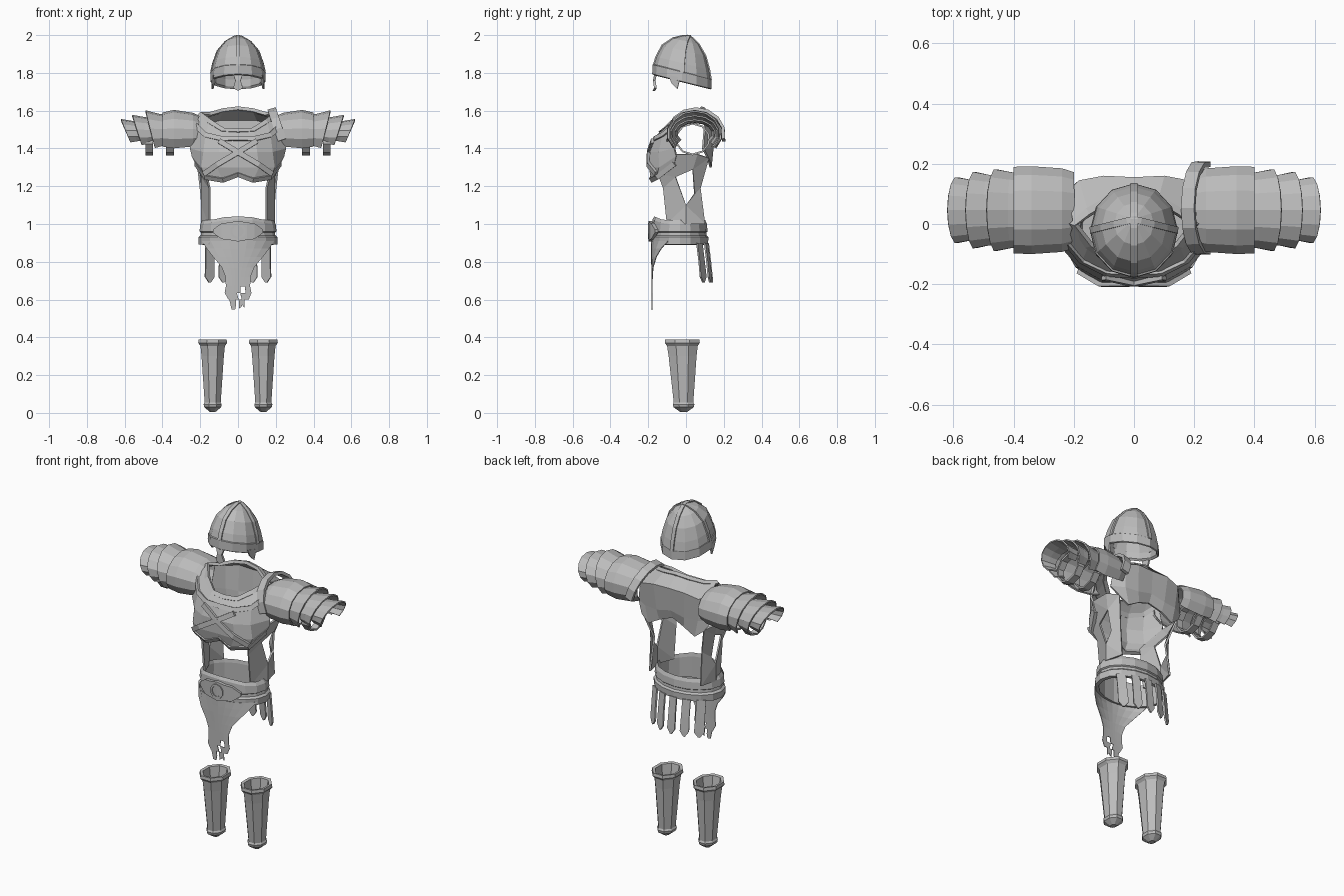
import bpy, bmesh, math, random
from mathutils import Vector as V

if "Cube" in bpy.data.objects:
    bpy.data.objects.remove(bpy.data.objects["Cube"])

random.seed(4)
steel = bpy.data.materials.new("grey_steel")
steel.diffuse_color = (0.5, 0.5, 0.5, 1)
steel.use_nodes = True
steel.node_tree.nodes["Principled BSDF"].inputs["Base Color"].default_value = steel.diffuse_color


def make(name, verts, faces, mirror=False, thick=0.0):
    me = bpy.data.meshes.new(name)
    me.from_pydata([tuple(v) for v in verts], [], faces)
    bm = bmesh.new()
    bm.from_mesh(me)
    bmesh.ops.remove_doubles(bm, verts=bm.verts, dist=0.0005)
    bmesh.ops.recalc_face_normals(bm, faces=bm.faces)
    bm.to_mesh(me)
    bm.free()
    me.materials.append(steel)
    ob = bpy.data.objects.new(name, me)
    bpy.context.collection.objects.link(ob)
    if mirror:
        ob.modifiers.new("mirror", 'MIRROR').use_clip = True
    if thick:
        s = ob.modifiers.new("solid", 'SOLIDIFY')
        s.thickness, s.offset = thick, 0
    return ob


def loft(name, rings, closed=True, caps=(), skip=(), **kw):
    """Skin a list of equal-length point rows."""
    n = len(rings[0])
    verts = [p for r in rings for p in r]
    faces = []
    for i in range(len(rings) - 1):
        for j in range(n if closed else n - 1):
            k = (j + 1) % n
            if (i, j) not in skip:
                faces.append((i*n + j, i*n + k, (i+1)*n + k, (i+1)*n + j))
    for c in caps:
        faces.append(tuple(c*n + j for j in range(n)))
    return make(name, verts, faces, **kw)


def ribbon(name, pts, width, depth, centre, loop=False, **kw):
    """Box-section band along points, its flat side facing away from centre."""
    pts = [V(p) for p in pts]
    n, rings = len(pts), []
    for i, p in enumerate(pts):
        a = pts[(i - 1) % n] if loop else pts[max(i - 1, 0)]
        b = pts[(i + 1) % n] if loop else pts[min(i + 1, n - 1)]
        t = (b - a).normalized()
        out = p - V(centre)
        out = (out - t * out.dot(t)).normalized()
        s = t.cross(out) * width / 2
        o = out * depth / 2
        rings.append([p - s - o, p + s - o, p + s + o, p - s + o])
    if loop:
        return loft(name, rings + [rings[0]], **kw)
    return loft(name, rings, caps=(0, n - 1), **kw)


def ellipse(cx, cy, rx, ry, z, n, phase=0.0):
    ang = [math.tau * i / n + phase for i in range(n)]
    return [(cx + rx*math.sin(a), cy - ry*math.cos(a), z) for a in ang]


# Helmet: dome whose rim drops towards the back
def helm_ring(s, h):
    cy = -0.02 + 0.035 * (1 - s)
    return [(x, y, 1.80 + h - 0.25 * (y - cy))
            for x, y, _ in ellipse(0, cy, 0.138*s, 0.148*s, 0, 12)]


levels = [(1, 0), (0.92, 0.05), (0.75, 0.115), (0.45, 0.163), (0.15, 0.187), (0.01, 0.192)]
dome = [helm_ring(*l) for l in levels]
loft("helmet_dome", dome, thick=0.01)
loft("helmet_rim", [helm_ring(1.0, -0.05), helm_ring(1.06, -0.045), helm_ring(1.05, 0.005),
                    helm_ring(0.98, 0.012), helm_ring(0.94, -0.04), helm_ring(1.0, -0.05)])
for name, a, b in (("helmet_crest", 0, 6), ("helmet_cross_ridge", 3, 9)):
    path = [r[a] for r in dome[:5]] + [(0, 0.015, 1.992)] + [r[b] for r in dome[4::-1]]
    ribbon(name, path, 0.022, 0.018, (0, -0.01, 1.78))
make("nose_guard", [(-.028, -.16, 1.80), (.028, -.16, 1.80), (.014, -.168, 1.76),
                    (.026, -.162, 1.72), (0, -.17, 1.705), (-.026, -.162, 1.72),
                    (-.014, -.168, 1.76)], [(0, 1, 2, 6), (6, 2, 3, 4, 5)], thick=0.014)
make("cheek_tab", [(.126, -.095, 1.79), (.138, -.03, 1.775), (.134, -.045, 1.715),
                   (.128, -.075, 1.745)], [(0, 1, 2, 3)], mirror=True, thick=0.01)

# Breastplate and back plate (one half each, mirrored)
chest = [
    [(0, -.13, 1.49), (.08, -.12, 1.495), (.15, -.07, 1.54), (.2, 0, 1.58)],
    [(0, -.165, 1.45), (.09, -.16, 1.45), (.17, -.12, 1.47), (.22, -.06, 1.52)],
    [(0, -.19, 1.38), (.1, -.185, 1.38), (.18, -.14, 1.38), (.25, -.06, 1.40)],
    [(0, -.185, 1.30), (.11, -.19, 1.30), (.19, -.14, 1.30), (.24, -.05, 1.36)],
    [(0, -.165, 1.265), (.08, -.18, 1.235), (.17, -.15, 1.25), (.22, -.06, 1.32)]]
back = [
    [(0, .09, 1.61), (.08, .08, 1.60), (.15, .04, 1.58), (.2, 0, 1.58)],
    [(0, .15, 1.55), (.1, .155, 1.55), (.18, .14, 1.53), (.22, .10, 1.54)],
    [(0, .14, 1.42), (.09, .14, 1.40), (.17, .13, 1.40), (.24, .09, 1.40)],
    [(0, .12, 1.37), (.08, .13, 1.34), (.15, .13, 1.30), (.2, .12, 1.34)]]
loft("breastplate", chest, closed=False, mirror=True, thick=0.012)
loft("back_plate", back, closed=False, mirror=True, thick=0.012)


def flip(p):
    return (-p[0], p[1], p[2])


# Raised bands: neckline, upper chest, lower chest edge, crossed chest straps
neck = chest[0] + back[0][2::-1]
neck += [flip(p) for p in back[0][1:]] + [flip(p) for p in chest[0][2:0:-1]]
ribbon("neck_band", neck, 0.025, 0.018, (0, 0, 1.35), loop=True)
for name, row in (("upper_chest_band", chest[1]), ("lower_chest_band", chest[4])):
    ribbon(name, [flip(p) for p in row[:0:-1]] + row, 0.026, 0.022, (0, 0, 1.36))
ribbon("crossed_chest_strap", [(-.18, -.158, 1.265), (-.11, -.2, 1.315), (0, -.199, 1.38),
                               (.1, -.178, 1.44)], 0.028, 0.016, (0, 0, 1.36), mirror=True)

# Open side panels of the waist
side = [(.17, -.15, 1.27), (.15, -.12, 1.19), (.15, -.10, 1.0), (.19, 0, 1.0), (.165, .10, 1.0),
        (.155, .075, 1.19), (.2, .12, 1.35), (.19, -.055, 1.25), (.21, .035, 1.29),
        (.195, .045, 1.16), (.19, 0, 1.10), (.24, -.05, 1.37), (.24, .06, 1.37)]
make("waist_panel", side, [(0, 1, 7), (1, 2, 10, 7), (2, 3, 10), (3, 4, 10), (4, 5, 9, 10),
     (5, 6, 8, 9), (0, 7, 8, 11), (8, 6, 12), (8, 12, 11)], mirror=True, thick=0.01)


# Belt: two stepped tiers, rising at the front
def belt_ring(s, z):
    return [(x, y, z + (0.03 * max(0, -y - 0.12) / 0.07 if z > 0.98 else 0))
            for x, y, _ in ellipse(0, -.033, .208*s, .15*s, 0, 16)]


loft("belt", [belt_ring(s, z) for s, z in ((.9, .89), (1, .892), (1.01, .93), (.95, .94),
     (.94, .955), (.98, .96), (.96, 1.0), (.9, 1.02), (.88, 1.0), (.9, .89))])


def belt_y(x, sign=-1):
    return -.033 + sign * .15 * math.sqrt(max(0, 1 - (x / .208)**2))


# Buckle plate and ring
cols = ((-.13, .008), (-.085, .042), (-.045, .046), (0, .055), (.045, .046), (.085, .042), (.13, .008))
loft("buckle_plate", [[(x, belt_y(x) - .006, .962 + s*h) for x, h in cols] for s in (-1, 1)],
     closed=False, thick=0.018)
ribbon("buckle_ring", [(.036*math.sin(a), -.195, .962 + .036*math.cos(a))
       for a in [math.tau*i/10 for i in range(10)]], 0.014, 0.012, (0, -.195, .962), loop=True)

# Tattered front cloth
rows = []
for z, w in ((.91, .19), (.87, .165), (.825, .13), (.77, .085), (.72, .066), (.67, .06),
             (.635, .066), (.60, .055), (.555, .045)):
    f = (.91 - z) / .36
    row = []
    for j in range(9):
        x = w * (j / 4 - 1)
        y = belt_y(x) * (1 - f) - .18 * f
        rag = random.uniform(-.012, .02) if z < .58 else 0
        row.append((x + (random.uniform(-.008, .008) if z < .7 else 0), y, z + rag))
    rows.append(row)
loft("front_cloth", rows, closed=False, skip={(5, 5), (6, 4), (7, 0), (7, 3), (7, 7)}, thick=0.004)

# Hanging straps at the back of the belt
for i, x in enumerate((-.15, -.078, 0, .078, .15)):
    y, w = belt_y(x, 1), .022
    pts = []
    for z, k, d in ((.90, 1, 0), (.80, 1, .012), (.72, 1.1, .02), (.69, .2, .022)):
        for s in (-1, 1):
            xx = x + s * w * k
            pts.append((xx, y + d - (s * w * k) * x * 4, z))
    make(f"back_strap_{i + 1}", pts, [(0, 1, 3, 2), (2, 3, 5, 4), (4, 5, 7, 6)], thick=0.009)

# Overlapping shoulder plates: (x, y radius, z radius) along the arm
plates = [
    [(.20, .125, .085), (.24, .138, .105), (.34, .145, .12), (.40, .143, .106)],
    [(.36, .118, .09), (.42, .125, .10), (.49, .135, .118)],
    [(.45, .112, .075), (.50, .117, .083), (.56, .126, .094)],
    [(.51, .095, .058), (.56, .10, .062), (.62, .108, .072)]]
for i, prof in enumerate(plates):
    x0, x1 = prof[0][0], prof[-1][0]
    rings = []
    for x, ry, rz in prof:
        t = (x - x0) / (x1 - x0)
        arc = [math.radians(-130 + 26 * j) for j in range(11)]
        rings.append([(x - .03 * t * (1 - math.cos(a)) * (i > 0), .046 + ry*math.sin(a),
                       1.48 + rz*math.cos(a)) for a in arc])
    loft(f"shoulder_plate_{i + 1}", rings, closed=False, mirror=True, thick=0.008)

# Arm straps under the plates
for i, x in enumerate((.36, .47)):
    ribbon(f"arm_strap_{i + 1}", [(x, .035 + .088*math.sin(a), 1.45 + .082*math.cos(a))
           for a in [math.tau*j/10 for j in range(10)]], 0.04, 0.01, (x, .035, 1.45),
           loop=True, mirror=True)

# Neck guard over one shoulder only
guard = []
for j in range(9):
    a = math.radians(-100 + 25 * j)
    guard.append((.18 + .045*(1 - math.cos(a)), .053 + .148*math.sin(a), 1.468 + .135*math.cos(a)))
ribbon("neck_guard", guard, 0.045, 0.018, (.22, .053, 1.468))

# Shin guards: faceted, flared top and closed pointed foot end
shin = [(.016, .02, 0.005), (.048, .058, .03), (.052, .062, .045), (.046, .056, .055),
        (.064, .08, .30), (.07, .088, .355), (.083, .10, .37), (.08, .098, .388),
        (.064, .08, .385), (.056, .07, .33), (.04, .048, .08)]
loft("shin_guard", [ellipse(.134, -.012 - .02*z, rx, ry, z, 8, math.pi/8) for rx, ry, z in shin],
     caps=(0, len(shin) - 1), mirror=True)
